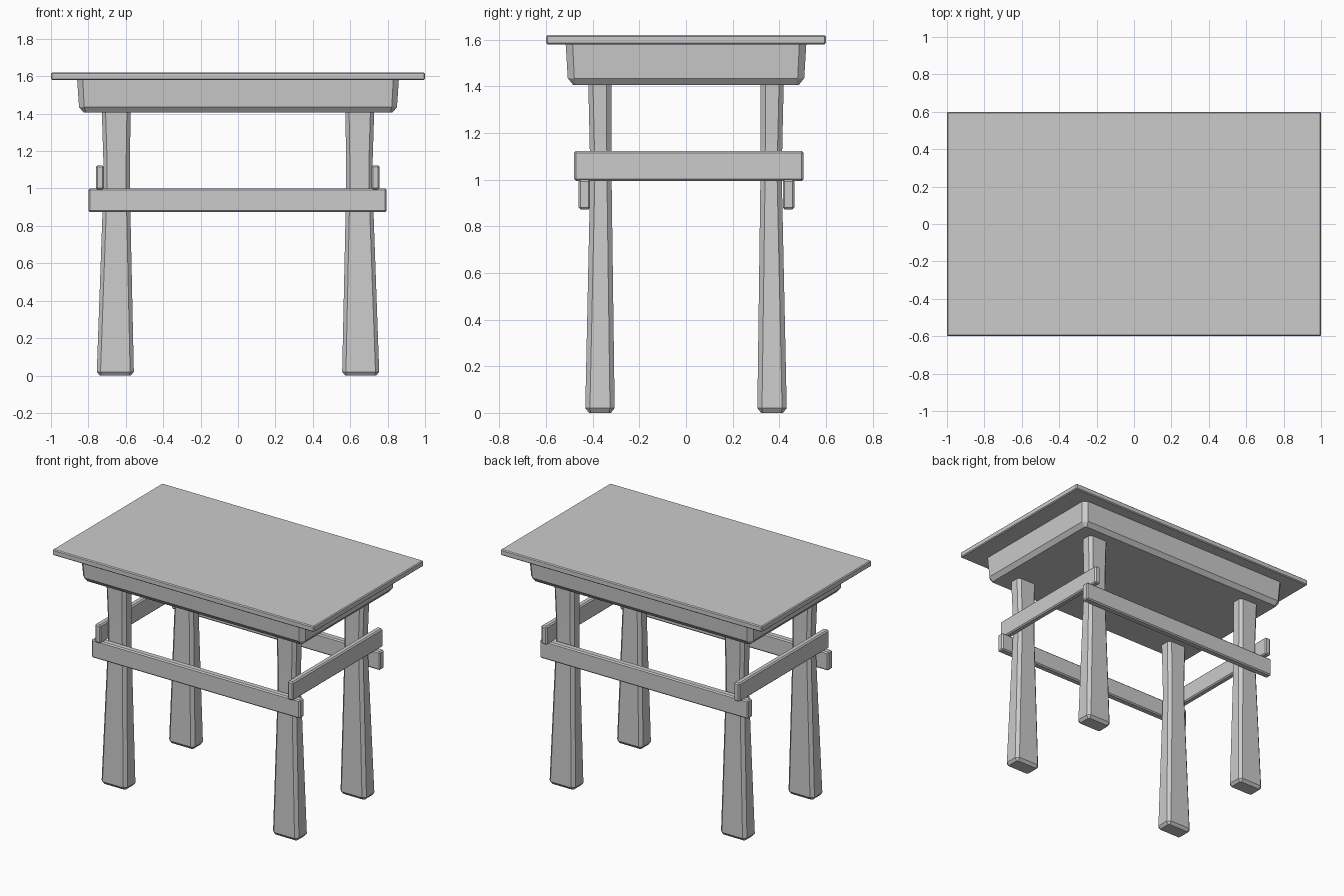
import bpy, bmesh

if "Cube" in bpy.data.objects:
    bpy.data.objects.remove(bpy.data.objects["Cube"])


def loft(name, sections):
    """Chamfered-rectangle sections (z, x0, x1, y0, y1, chamfer) joined bottom to top."""
    bm = bmesh.new()
    rings = []
    for z, x0, x1, y0, y1, c in sections:
        pts = [(x0 + c, y0), (x1 - c, y0), (x1, y0 + c), (x1, y1 - c),
               (x1 - c, y1), (x0 + c, y1), (x0, y1 - c), (x0, y0 + c)]
        rings.append([bm.verts.new((x, y, z)) for x, y in pts])
    for a, b in zip(rings, rings[1:]):
        for i in range(8):
            j = (i + 1) % 8
            bm.faces.new((a[i], a[j], b[j], b[i]))
    bm.faces.new(rings[0][::-1])
    bm.faces.new(rings[-1])
    return finish(bm, name)


def block(name, lo, hi, bevel):
    """Box between two corners with every edge chamfered."""
    bm = bmesh.new()
    bmesh.ops.create_cube(bm, size=1)
    for v in bm.verts:
        v.co = [lo[i] if v.co[i] < 0 else hi[i] for i in range(3)]
    bmesh.ops.bevel(bm, geom=bm.edges[:], offset=bevel, segments=1,
                    affect='EDGES', profile=0.5)
    return finish(bm, name)


def finish(bm, name):
    bmesh.ops.recalc_face_normals(bm, faces=bm.faces[:])
    mesh = bpy.data.meshes.new(name)
    bm.to_mesh(mesh)
    bm.free()
    obj = bpy.data.objects.new(name, mesh)
    bpy.context.collection.objects.link(obj)
    return obj


# Thin overhanging top
block("table_top", (-1, -0.6, 1.58), (1, 0.6, 1.62), 0.006)

# Solid apron, flared upward, with chamfered lower edge
loft("apron", [(1.405, -0.825, 0.825, -0.483, 0.483, 0.012),
               (1.435, -0.85, 0.85, -0.507, 0.507, 0.028),
               (1.582, -0.86, 0.86, -0.516, 0.516, 0.03)])

# Four legs, narrowest near the rails: z, outer x, inner x, outer y, inner y, chamfer
leg = [(0.0, 0.74, 0.572, 0.416, 0.322, 0.008),
       (0.02, 0.755, 0.557, 0.432, 0.306, 0.02),
       (1.0, 0.72, 0.578, 0.411, 0.319, 0.02),
       (1.15, 0.72, 0.578, 0.413, 0.32, 0.02),
       (1.41, 0.728, 0.574, 0.419, 0.32, 0.02)]
for sx, side in ((-1, "left"), (1, "right")):
    for sy, end in ((-1, "front"), (1, "back")):
        loft(f"{end}_{side}_leg",
             [(z, *sorted((sx * xo, sx * xi)), *sorted((sy * yo, sy * yi)), c)
              for z, xo, xi, yo, yi, c in leg])

# Long rails outside the legs
block("front_rail", (-0.8, -0.461, 0.873), (0.795, -0.411, 1.0), 0.008)
block("back_rail", (-0.8, 0.415, 0.873), (0.795, 0.465, 1.0), 0.008)

# Short rails resting above the long rails
block("left_rail", (-0.76, -0.48, 0.995), (-0.717, 0.504, 1.123), 0.008)
block("right_rail", (0.714, -0.48, 0.995), (0.757, 0.504, 1.123), 0.008)
